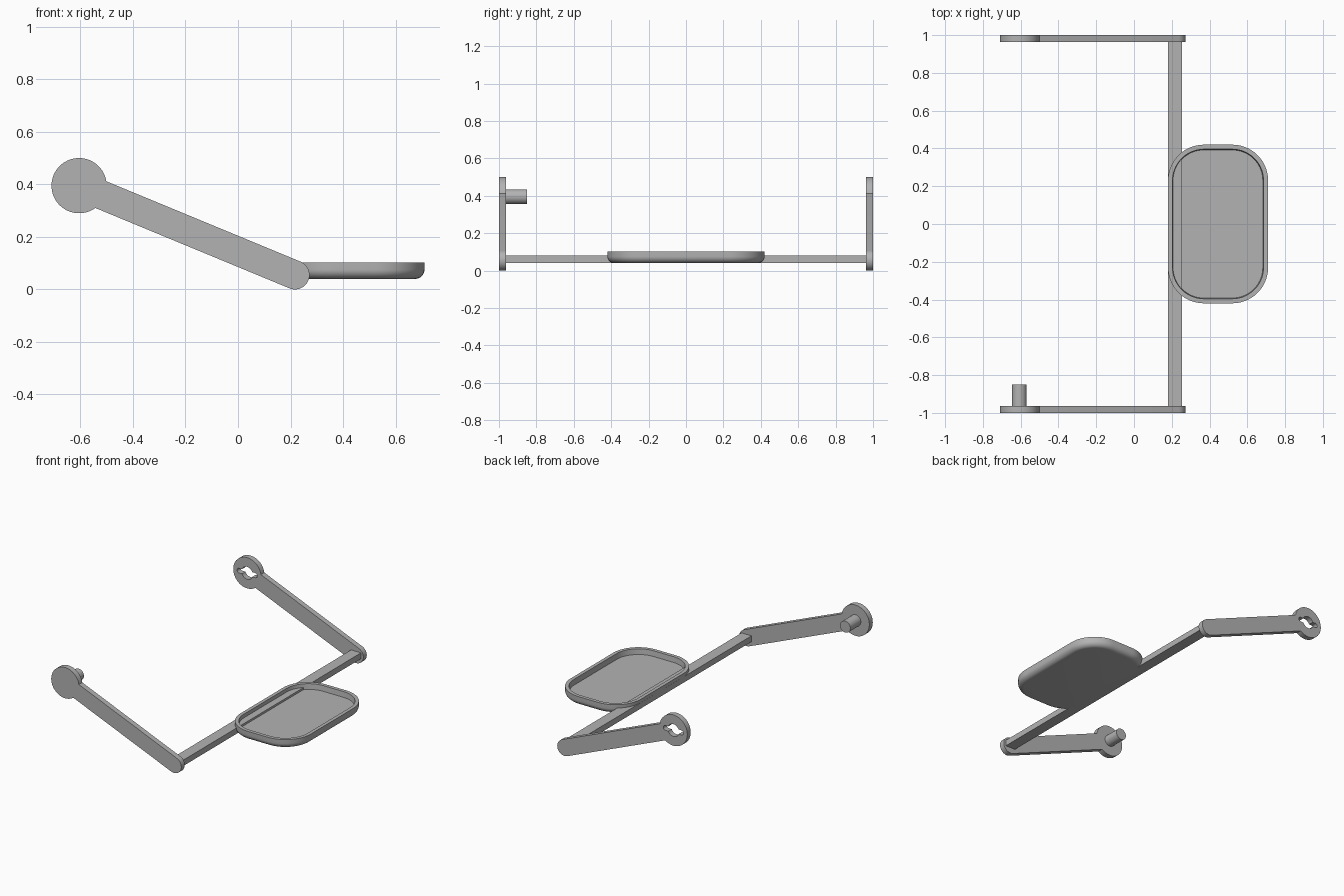
import bpy, bmesh, math
from math import sin, cos, asin, pi

old = bpy.data.objects.get("Cube")
if old:
    bpy.data.objects.remove(old, do_unlink=True)

grey = bpy.data.materials.new("plain grey")
grey.use_nodes = True
colour = (0.45, 0.45, 0.45, 1)
grey.diffuse_color = colour
grey.node_tree.nodes["Principled BSDF"].inputs["Base Color"].default_value = colour

HUB = (-0.605, 0.395)    # x, z of the pivot discs
ELBOW = (0.217, 0.055)   # x, z of the rounded lower arm ends
HUB_R, ARM_R = 0.105, 0.055
THICK = 0.037


def finish(obj, angle=30):
    """Give the part its material and smooth its round faces."""
    obj.data.materials.clear()
    obj.data.materials.append(grey)
    bpy.ops.object.select_all(action='DESELECT')
    obj.select_set(True)
    bpy.context.view_layer.objects.active = obj
    bpy.ops.object.shade_smooth_by_angle(angle=math.radians(angle))


def arc(centre, r, a, b, n):
    return [(centre[0] + r * cos(a + (b - a) * i / n),
             centre[1] + r * sin(a + (b - a) * i / n)) for i in range(n + 1)]


def plate(name, outlines, y):
    """Extrude filled x-z outlines; inner outlines become holes."""
    curve = bpy.data.curves.new(name, 'CURVE')
    curve.dimensions = '2D'
    curve.fill_mode = 'BOTH'
    curve.extrude = THICK / 2
    for pts in outlines:
        spline = curve.splines.new('POLY')
        spline.points.add(len(pts) - 1)
        for p, (x, z) in zip(spline.points, pts):
            p.co = (x, z, 0, 1)
        spline.use_cyclic_u = True
    obj = bpy.data.objects.new(name, curve)
    bpy.context.collection.objects.link(obj)
    obj.rotation_euler.x = pi / 2
    obj.location.y = y
    bpy.ops.object.select_all(action='DESELECT')
    obj.select_set(True)
    bpy.context.view_layer.objects.active = obj
    bpy.ops.object.convert(target='MESH')
    finish(bpy.context.view_layer.objects.active)


# Arms: disc, straight bar and rounded end in one outline
slope = math.atan2(ELBOW[1] - HUB[1], ELBOW[0] - HUB[0])
neck = asin(ARM_R / HUB_R)
arm = (arc(HUB, HUB_R, slope + neck, slope + 2 * pi - neck, 56)
       + arc(ELBOW, ARM_R, slope - pi / 2, slope + pi / 2, 28))

# Keyhole: round hole with a narrow rounded wing on each side
HOLE_R, WING_R, WING_X = 0.042, 0.016, 0.06
step = asin(WING_R / HOLE_R)
keyhole = []
for turn, side in ((0, 1), (pi, -1)):
    keyhole += arc((HUB[0] + side * WING_X, HUB[1]), WING_R, turn - pi / 2, turn + pi / 2, 10)
    keyhole += arc(HUB, HOLE_R, turn + step, turn + pi - step, 18)

plate("front_arm", [arm], -1 + THICK / 2)
plate("back_arm", [arm, keyhole], 1 - THICK / 2)

# Pivot pin on the inside of the front arm
bpy.ops.mesh.primitive_cylinder_add(vertices=48, radius=0.039, depth=0.125,
                                    location=(HUB[0] - 0.002, -0.9125, HUB[1]),
                                    rotation=(pi / 2, 0, 0))
pin = bpy.context.object
pin.name = "pivot_pin"
finish(pin)

# Cross bar joining the arms
bpy.ops.mesh.primitive_cube_add(size=1, location=(0.217, 0, 0.06))
bar = bpy.context.object
bar.name = "cross_bar"
bar.scale = (0.075, 2 - 2 * THICK, 0.04)
finish(bar)


# Tray: rounded rectangles lofted from the base, over the rim, to the floor
def rounded_ring(bm, inset, z):
    cx, hx, hy, r = 0.445, 0.265, 0.42, 0.19
    pts = []
    for k, (sx, sy) in enumerate(((1, 1), (-1, 1), (-1, -1), (1, -1))):
        pts += arc((cx + sx * (hx - r), sy * (hy - r)), r - inset,
                   k * pi / 2, (k + 1) * pi / 2, 14)
    return [bm.verts.new((x, y, z)) for x, y in pts]


BASE, RIM, FLOOR, FILLET = 0.04, 0.103, 0.066, 0.036
profile = [(FILLET * (1 - sin(t)), BASE + FILLET * (1 - cos(t)))
           for t in (i * pi / 16 for i in range(9))]
profile += [(0, RIM), (0.024, RIM), (0.028, FLOOR)]

bm = bmesh.new()
rings = [rounded_ring(bm, inset, z) for inset, z in profile]
for a, b in zip(rings, rings[1:]):
    for i in range(len(a)):
        j = (i + 1) % len(a)
        bm.faces.new((a[i], a[j], b[j], b[i]))
bm.faces.new(rings[0][::-1])
bm.faces.new(rings[-1])
bmesh.ops.recalc_face_normals(bm, faces=bm.faces)
mesh = bpy.data.meshes.new("tray")
bm.to_mesh(mesh)
bm.free()
tray = bpy.data.objects.new("tray", mesh)
bpy.context.collection.objects.link(tray)
finish(tray)
